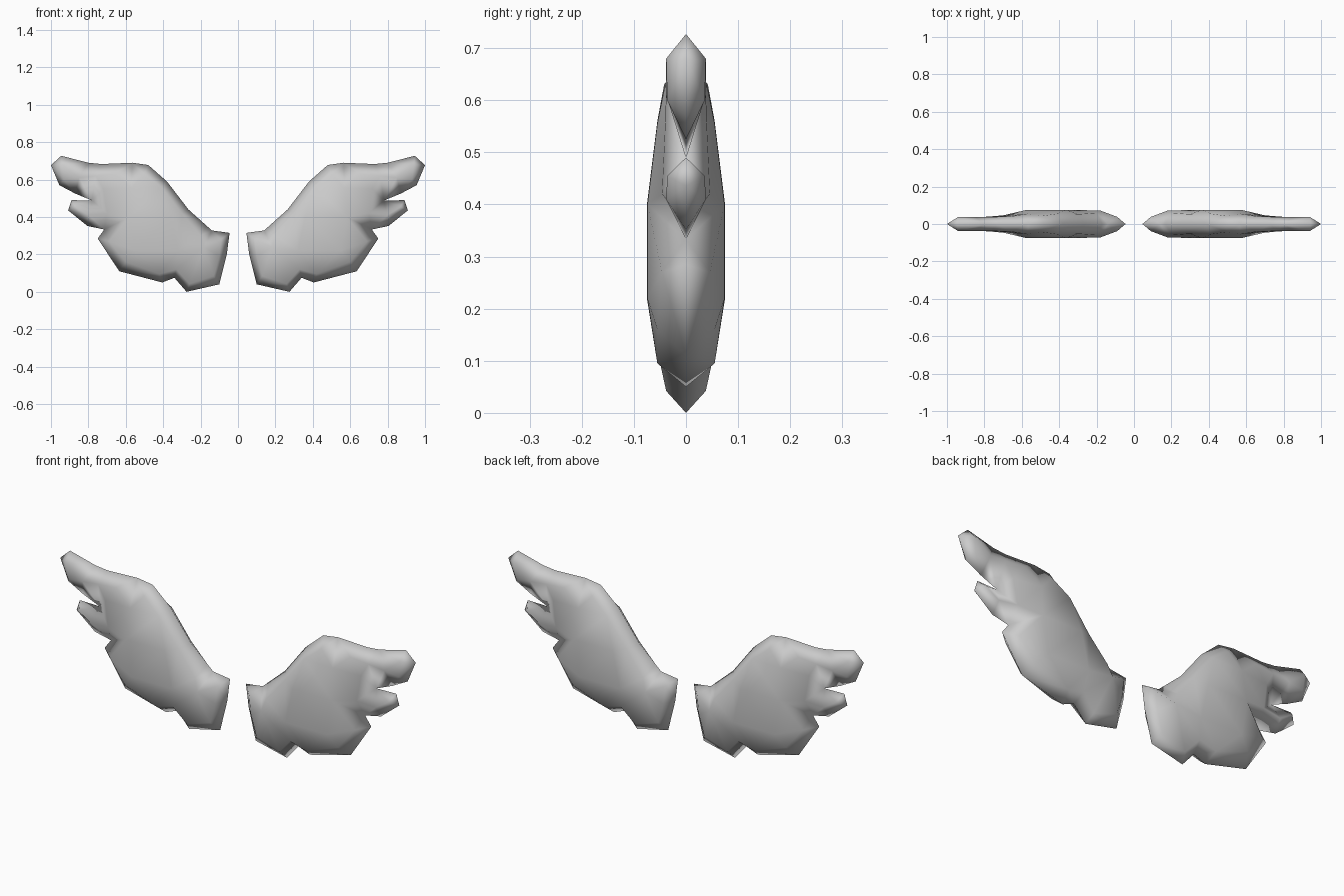
import bpy, bmesh
from mathutils import Vector
from mathutils.geometry import delaunay_2d_cdt

# Wing silhouette (x, z), running from the root over the top and back below
OUTLINE = [
    (.045, .315), (.14, .328), (.17, .355), (.265, .44), (.38, .59), (.48, .678),
    (.565, .69), (.73, .683), (.80, .69), (.945, .727), (1, .677), (.955, .57),
    (.87, .525), (.78, .488),                                # long top feather
    (.89, .49), (.908, .435), (.805, .352), (.715, .333),    # short middle feather
    (.75, .285), (.635, .11), (.405, .05), (.34, .075),      # broad lower feather
    (.275, 0), (.10, .04), (.06, .20),                       # root feather
]

# Padded inner surface (x, z, half thickness)
PADDING = [
    (.09, .28, .038), (.10, .19, .04), (.13, .085, .038), (.26, .042, .038),
    (.18, .24, .072), (.20, .30, .06), (.32, .22, .075), (.55, .22, .074),
    (.36, .40, .075), (.58, .40, .074), (.30, .42, .052), (.41, .56, .055),
    (.50, .63, .042), (.57, .555, .055), (.66, .63, .04), (.76, .62, .038),
    (.85, .61, .038), (.94, .68, .038), (.93, .60, .036), (.72, .55, .04),
    (.87, .455, .036), (.80, .41, .038), (.70, .42, .046),
    (.69, .27, .046), (.60, .16, .055), (.42, .095, .055), (.33, .12, .055),
]


def make_wing(name, side):
    n = len(OUTLINE)
    flat = [Vector(p) for p in OUTLINE] + [Vector(p[:2]) for p in PADDING]
    depth = [0.0] * n + [p[2] for p in PADDING]
    pts, _, tris, orig, _, _ = delaunay_2d_cdt(
        flat, [], [list(range(n))[::-1]], 1, 1e-6)

    # Front and back shells meet along the thin outline
    bm = bmesh.new()
    for face in (-1, 1):
        vs = [bm.verts.new((side * p.x, face * (depth[o[0]] if o else 0), p.y))
              for p, o in zip(pts, orig)]
        for t in tris:
            bm.faces.new([vs[i] for i in t])
    bmesh.ops.remove_doubles(bm, verts=bm.verts[:], dist=1e-4)
    bmesh.ops.recalc_face_normals(bm, faces=bm.faces[:])
    for f in bm.faces:
        f.smooth = True

    mesh = bpy.data.meshes.new(name)
    bm.to_mesh(mesh)
    bm.free()
    bpy.context.collection.objects.link(bpy.data.objects.new(name, mesh))


make_wing("right_wing", 1)
make_wing("left_wing", -1)
